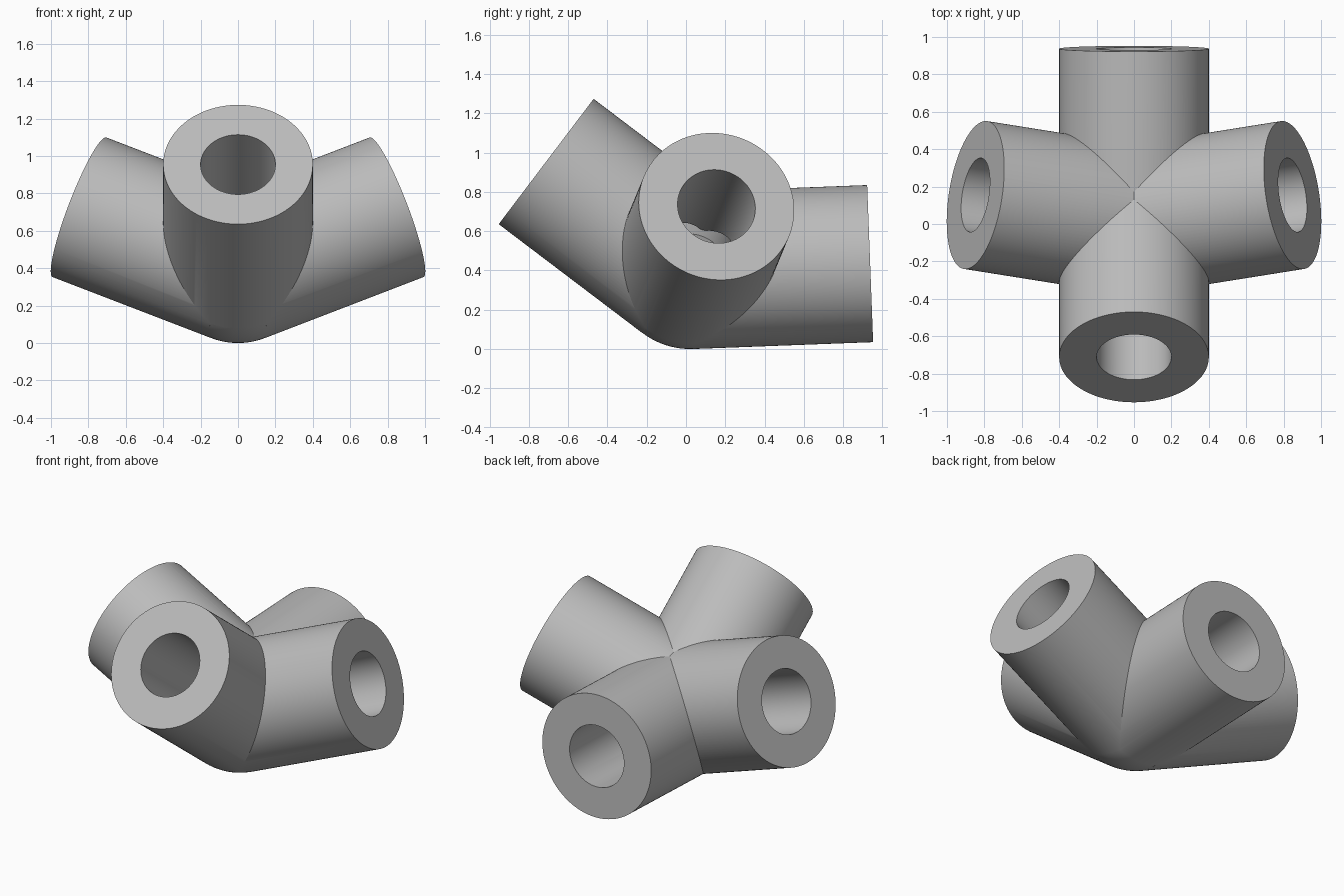
import bpy
import math
from mathutils import Vector

if "Cube" in bpy.data.objects:
    bpy.data.objects.remove(bpy.data.objects["Cube"])

HUB = Vector((0, 0.02, 0.4))
OUTER, BORE, LENGTH = 0.4, 0.2, 0.918

# Directions of the four sockets
SOCKETS = {
    "front": Vector((0, -0.797, 0.604)),
    "back": Vector((0, 0.9993, 0.038)),
    "left": Vector((0.923, 0.147, 0.355)),
    "right": Vector((-0.923, 0.147, 0.355)),
}

grey = bpy.data.materials.new("plain grey")
grey.use_nodes = True
COLOUR = (0.5, 0.5, 0.5, 1)
grey.diffuse_color = COLOUR
grey.node_tree.nodes["Principled BSDF"].inputs["Base Color"].default_value = COLOUR


def cylinder(name, direction, radius, length, sides):
    """Cylinder running outward from the hub centre."""
    d = direction.normalized()
    bpy.ops.mesh.primitive_cylinder_add(
        vertices=sides, radius=radius, depth=length,
        location=HUB + d * length / 2,
        rotation=d.to_track_quat("Z", "Y").to_euler())
    obj = bpy.context.object
    obj.name = name
    obj.data.materials.append(grey)
    return obj


def combine(target, tool, operation):
    """Apply a boolean and discard the tool."""
    mod = target.modifiers.new(tool.name, "BOOLEAN")
    mod.operation = operation
    mod.solver = "EXACT"
    mod.object = tool
    bpy.context.view_layer.objects.active = target
    bpy.ops.object.modifier_apply(modifier=mod.name)
    bpy.data.objects.remove(tool)


# Round hub core
bpy.ops.mesh.primitive_uv_sphere_add(
    segments=96, ring_count=48, radius=OUTER - 0.0005, location=HUB)
connector = bpy.context.object
connector.name = "four_way_connector"
connector.data.materials.append(grey)

# Outer sockets, then the bores that meet in the middle
for name, d in SOCKETS.items():
    combine(connector, cylinder(name + "_socket", d, OUTER, LENGTH, 128), "UNION")
for name, d in SOCKETS.items():
    combine(connector, cylinder(name + "_bore", d, BORE, LENGTH + 0.1, 96), "DIFFERENCE")

bpy.ops.object.select_all(action="DESELECT")
connector.select_set(True)
bpy.context.view_layer.objects.active = connector
bpy.ops.object.shade_smooth_by_angle(angle=math.radians(20))
